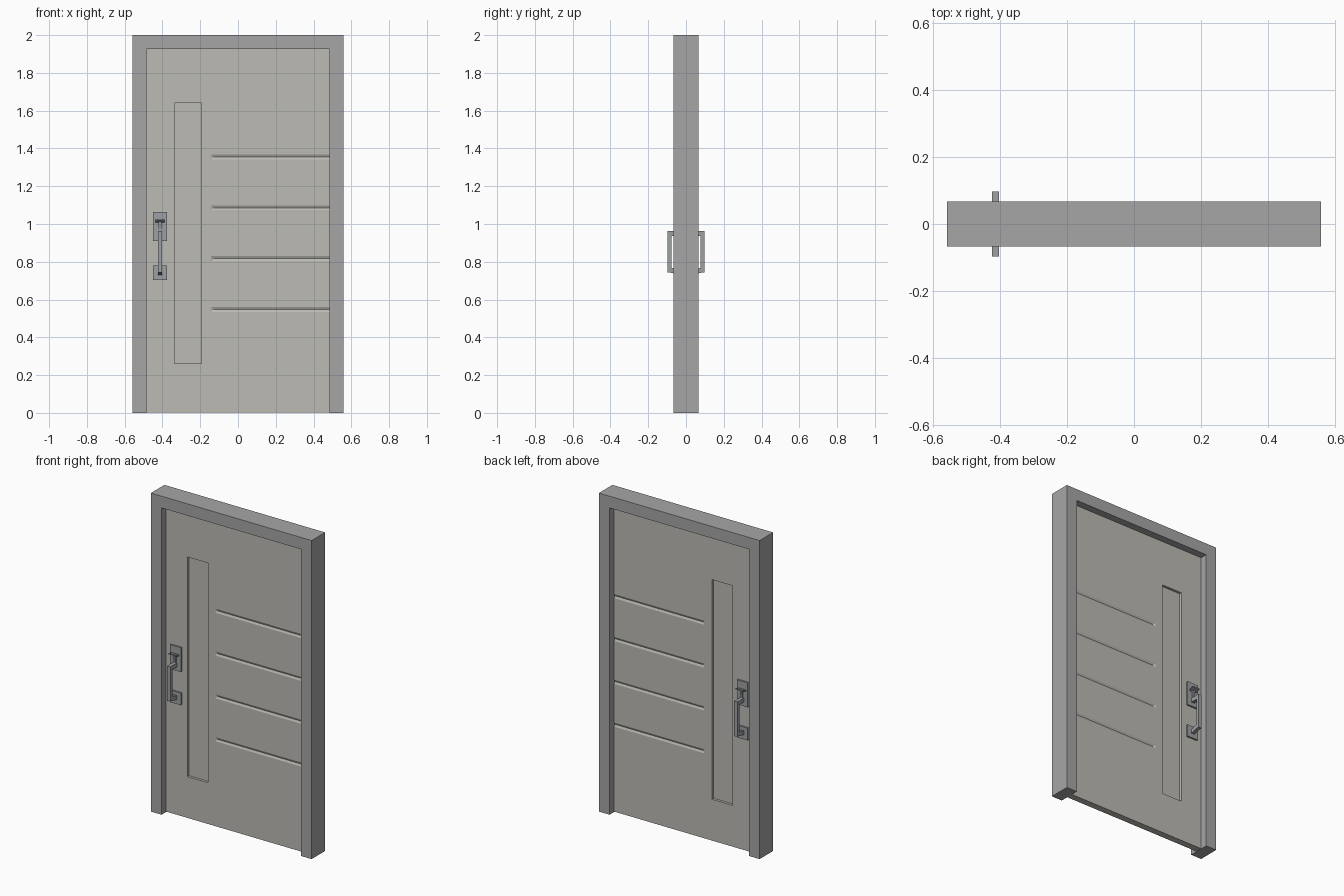
import bpy, bmesh

if "Cube" in bpy.data.objects:
    bpy.data.objects.remove(bpy.data.objects["Cube"])


def material(name, rgb):
    m = bpy.data.materials.new(name)
    m.diffuse_color = (*rgb, 1)
    m.use_nodes = True
    m.node_tree.nodes["Principled BSDF"].inputs["Base Color"].default_value = m.diffuse_color
    return m


FRAME = material("frame grey", (0.38, 0.38, 0.38))
PANEL = material("warm light grey", (0.51, 0.495, 0.455))
METAL = material("handle steel grey", (0.34, 0.355, 0.365))


def make_object(name, bm, mat):
    bmesh.ops.recalc_face_normals(bm, faces=bm.faces[:])
    me = bpy.data.meshes.new(name)
    bm.to_mesh(me)
    bm.free()
    ob = bpy.data.objects.new(name, me)
    bpy.context.collection.objects.link(ob)
    me.materials.append(mat)
    return ob


def prism(name, pts, axis, lo, hi, mat):
    """Extrude an outline along y (pts are x,z) or along x (pts are y,z)."""
    def place(p, t):
        return (p[0], t, p[1]) if axis == 'y' else (t, p[0], p[1])
    bm = bmesh.new()
    a = [bm.verts.new(place(p, lo)) for p in pts]
    b = [bm.verts.new(place(p, hi)) for p in pts]
    n = len(pts)
    bm.faces.new(a)
    bm.faces.new(b[::-1])
    for i in range(n):
        j = (i + 1) % n
        bm.faces.new((a[i], a[j], b[j], b[i]))
    return make_object(name, bm, mat)


def box(name, x0, x1, y0, y1, z0, z1, mat):
    return prism(name, [(x0, z0), (x1, z0), (x1, z1), (x0, z1)], 'y',
                 min(y0, y1), max(y0, y1), mat)


def cut(target, cutter):
    mod = target.modifiers.new("cut", 'BOOLEAN')
    mod.operation = 'DIFFERENCE'
    mod.solver = 'EXACT'
    mod.object = cutter
    bpy.context.view_layer.objects.active = target
    bpy.ops.object.modifier_apply(modifier=mod.name)
    bpy.data.objects.remove(cutter)


# Door frame: two jambs and a header in one outline
OX, IX, IZ = 0.558, 0.484, 1.926
prism("door_frame", [(-OX, 0), (-IX, 0), (-IX, IZ), (IX, IZ), (IX, 0),
                     (OX, 0), (OX, 2), (-OX, 2)], 'y', -0.067, 0.067, FRAME)

# Door leaf
T = 0.021
door = box("door_leaf", -IX, IX, -T, T, 0.002, IZ, PANEL)

H, D = 0.013, 0.006          # groove half height and depth
for s in (-1, 1):
    # Tall recessed strip
    cut(door, box("recess_cutter", -0.336, -0.194, s * (T - 0.016), s * 0.06,
                  0.261, 1.64, PANEL))
    # Four shallow V grooves with a sloping end
    for i in range(4):
        z = 0.548 + 0.269 * i
        bm = bmesh.new()
        a, b = [[bm.verts.new(p) for p in (
            (xa, s * (T - D), z), (xo, s * (T + D), z + 2 * H),
            (xo, s * (T + D), z - 2 * H))]
            for xa, xo in ((-0.13, -0.156), (0.6, 0.6))]
        bm.faces.new(a)
        bm.faces.new(b[::-1])
        for k in range(3):
            j = (k + 1) % 3
            bm.faces.new((a[k], a[j], b[j], b[k]))
        cut(door, make_object("groove_cutter", bm, PANEL))

# Handle sets on both faces
CX = -0.413
for s, side in ((-1, "front"), (1, "back")):
    # Mounting plates
    for name, z0, z1 in (("upper", 0.911, 1.064), ("lower", 0.703, 0.779)):
        box(f"{side}_{name}_plate", CX - 0.038, CX + 0.038,
            s * (T - 0.003), s * (T + 0.011), z0, z1, METAL)
    # Pull grip: C-shaped profile
    grip = [(0.028, 0.962), (0.097, 0.962), (0.097, 0.743), (0.085, 0.743),
            (0.028, 0.730), (0.028, 0.756), (0.077, 0.768),
            (0.077, 0.936), (0.028, 0.936)]
    prism(f"{side}_pull_grip", [(s * y, z) for y, z in grip], 'x',
          CX - 0.011, CX + 0.011, METAL)
    # Thumb latch: tilted tab with a stem below
    tab = [(0.028, 1.006), (0.062, 1.018), (0.062, 1.026), (0.028, 1.016)]
    prism(f"{side}_thumb_latch", [(s * y, z) for y, z in tab], 'x',
          CX - 0.025, CX + 0.025, METAL)
    stem = [(0.028, 0.965), (0.038, 0.965), (0.046, 1.014), (0.028, 1.010)]
    prism(f"{side}_latch_stem", [(s * y, z) for y, z in stem], 'x',
          CX - 0.007, CX + 0.007, METAL)
